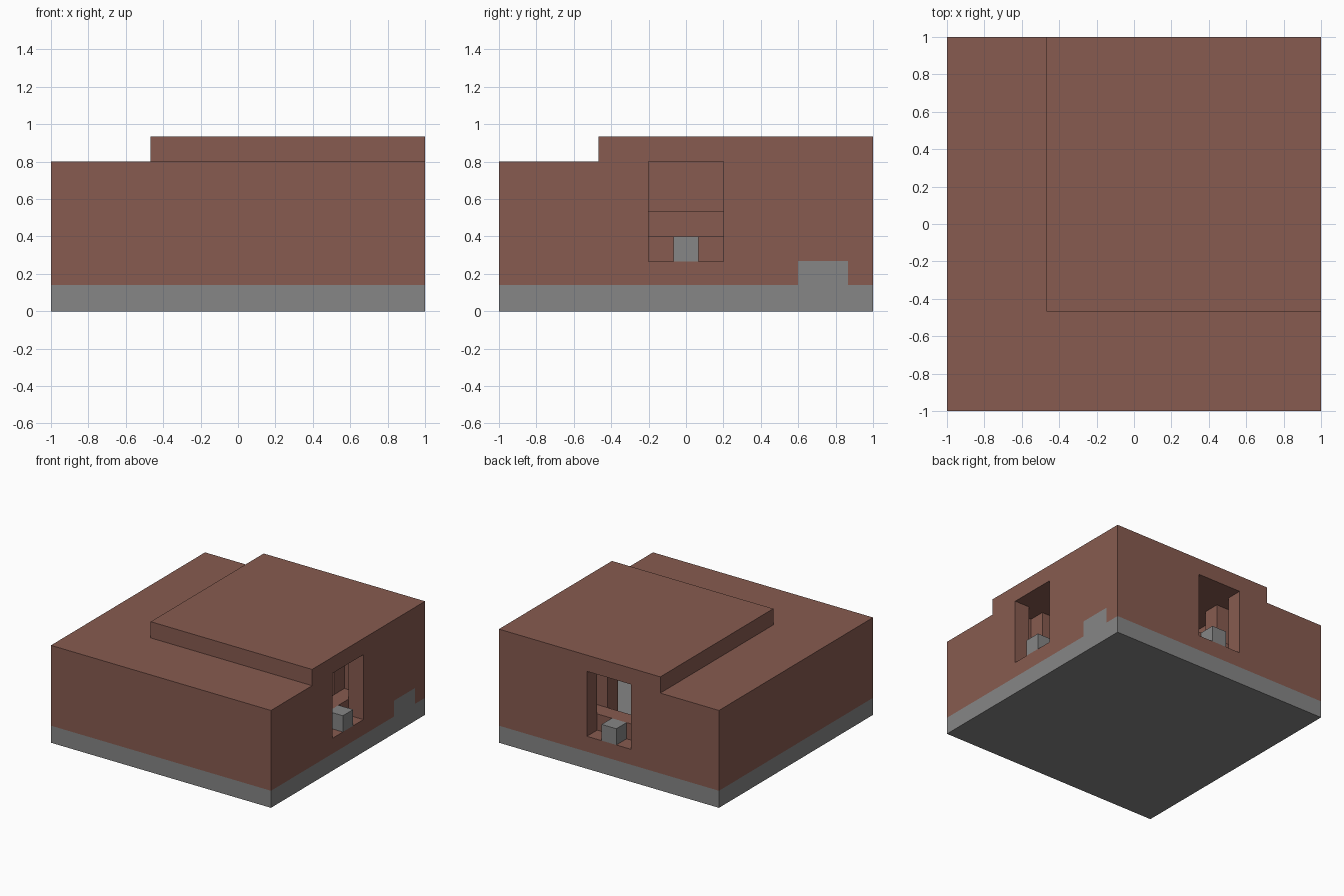
import bpy
from mathutils import Vector

default = bpy.data.objects.get("Cube")
if default:
    bpy.data.objects.remove(default, do_unlink=True)

U = 2 / 15          # one building block
BASE = 0.14         # height of the foundation
EAVE, TOP = 6 * U, 7 * U


def material(name, rgb):
    m = bpy.data.materials.new(name)
    m.use_nodes = True
    m.diffuse_color = (*rgb, 1)
    m.node_tree.nodes["Principled BSDF"].inputs["Base Color"].default_value = (*rgb, 1)
    return m


brown = material("brown clay", (0.242, 0.105, 0.080))
gray = material("gray stone", (0.238, 0.238, 0.238))


def box(name, lo, hi, mat):
    """Axis-aligned box between two opposite corners."""
    bpy.ops.mesh.primitive_cube_add(size=1)
    ob = bpy.context.object
    ob.name = name
    lo, hi = Vector(lo), Vector(hi)
    for v in ob.data.vertices:
        v.co = (lo + hi) / 2 + v.co * (hi - lo)
    ob.data.materials.append(mat)
    return ob


def carve(target, lo, hi):
    """Subtract a box from the target."""
    cutter = box("cutter", lo, hi, brown)
    cutter.hide_render = True
    mod = target.modifiers.new("carve", 'BOOLEAN')
    mod.operation = 'DIFFERENCE'
    mod.solver = 'EXACT'
    mod.object = cutter
    bpy.context.view_layer.objects.active = target
    bpy.ops.object.modifier_apply(modifier=mod.name)
    bpy.data.objects.remove(cutter, do_unlink=True)


def side(point, swap):
    """Swap x and y for the doorway on the back wall."""
    x, y, z = point
    return (y, x, z) if swap else (x, y, z)


# Foundation, walls and raised roof
box("foundation", (-1, -1, 0), (1, 1, BASE), gray)
walls = box("walls", (-1, -1, BASE), (1, 1, EAVE), brown)
box("raised_roof", (-3.5 * U, -3.5 * U, EAVE), (1, 1, TOP), brown)

# Inner room, open down to the stone floor
room = -2.5 * U
carve(walls, (room, room, 0.05), (4.5 * U, 4.5 * U, 1))

# Two matching doorways: outer opening, door slot, inner opening
for swap, name in ((False, "left"), (True, "back")):
    cuts = (((6.5 * U, -1.5 * U, 2 * U), (1.1, 1.5 * U, 1)),
            ((5.5 * U, -2.5 * U, 3 * U), (6.5 * U, 2.5 * U, 1)),
            ((4.4 * U, -1.5 * U, 0.05), (5.5 * U, 1.5 * U, 1)))
    # The outer opening stops at a low sill under the door slot
    for lo, hi in cuts:
        carve(walls, side(lo, swap), side(hi, swap))
    box(name + "_doorstep", side((6.5 * U, -U / 2, 2 * U), swap),
        side((1, U / 2, 3 * U), swap), gray)

# Low ledges along the far sides of the room
box("side_ledge", (room, room, BASE), (room + U, 4.5 * U, 4 * U), brown)
box("front_ledge", (room + U, room, BASE), (4.5 * U, room + U, 4 * U), brown)

# Stone block set flush into the left wall
lo, hi = (6.5 * U, 4.5 * U, BASE), (1, 6.5 * U, 0.27)
carve(walls, (lo[0], lo[1], 0.05), (1.1, hi[1], hi[2]))
box("wall_stone", lo, hi, gray)
